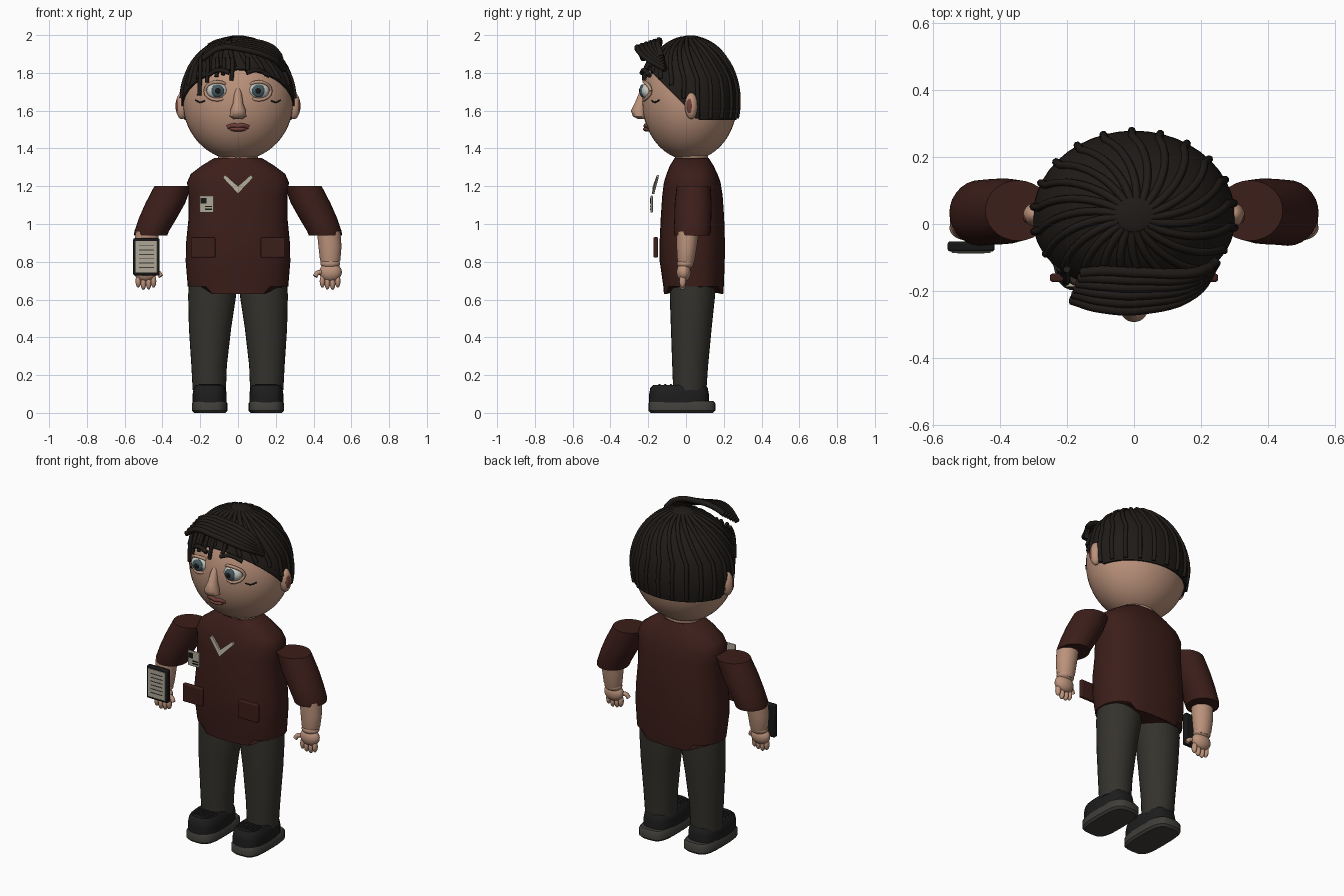
import bpy, bmesh, math
from mathutils import Vector

if "Cube" in bpy.data.objects:
    bpy.data.objects.remove(bpy.data.objects["Cube"])

def mat(name, *c):
    m = bpy.data.materials.new(name)
    m.diffuse_color = (*c, 1)
    m.use_nodes = True
    m.node_tree.nodes["Principled BSDF"].inputs["Base Color"].default_value = m.diffuse_color
    return m

SKIN = mat("skin", .50, .29, .20)
HAIR = mat("hair", .014, .011, .009)
TUNIC = mat("tunic", .045, .013, .010)
PANTS = mat("pants", .035, .032, .026)
SHOE = mat("shoe", .012, .012, .012)
SOLE = mat("sole", .05, .048, .042)
CREAM = mat("cream", .42, .39, .30)
WHITE = mat("eye_white", .6, .6, .56)
IRIS = mat("iris", .06, .10, .12)
BLACK = mat("black", .008, .008, .008)
LIP = mat("lip", .16, .05, .04)

def finish(name, bm, m, smooth=40, bevel=0):
    bmesh.ops.recalc_face_normals(bm, faces=bm.faces[:])
    me = bpy.data.meshes.new(name)
    bm.to_mesh(me)
    bm.free()
    me.materials.append(m)
    ob = bpy.data.objects.new(name, me)
    bpy.context.collection.objects.link(ob)
    bpy.ops.object.select_all(action='DESELECT')
    bpy.context.view_layer.objects.active = ob
    ob.select_set(True)
    bpy.ops.object.shade_smooth_by_angle(angle=math.radians(smooth))
    if bevel:
        b = ob.modifiers.new("bevel", 'BEVEL')
        b.width, b.segments = bevel, 3
    return ob

def ball_mesh(c, r, u=24, v=16):
    bm = bmesh.new()
    bmesh.ops.create_uvsphere(bm, u_segments=u, v_segments=v, radius=1)
    for w in bm.verts:
        w.co = Vector(c) + Vector((w.co.x * r[0], w.co.y * r[1], w.co.z * r[2]))
    return bm

def ball(name, c, r, m, u=24, v=16):
    return finish(name, ball_mesh(c, r, u, v), m)

def box(name, lo, hi, m, bevel=0):
    bm = bmesh.new()
    bmesh.ops.create_cube(bm, size=1)
    for w in bm.verts:
        w.co = [(a + b) / 2 + t * (b - a) for a, b, t in zip(lo, hi, w.co)]
    return finish(name, bm, m, 30, bevel)

def loft_mesh(rings, n=28, p=2.0):
    """Rings are (cx, cy, z, rx, ry); p above 2 squares the section."""
    bm, prev = bmesh.new(), None
    for i, (cx, cy, z, rx, ry) in enumerate(rings):
        ring = []
        for k in range(n):
            a = math.tau * k / n
            c, s = math.cos(a), math.sin(a)
            ring.append(bm.verts.new((cx + rx * math.copysign(abs(c) ** (2 / p), c),
                                      cy + ry * math.copysign(abs(s) ** (2 / p), s), z)))
        if prev:
            for k in range(n):
                bm.faces.new((prev[k], prev[(k + 1) % n], ring[(k + 1) % n], ring[k]))
        if i in (0, len(rings) - 1):
            bm.faces.new(ring)
        prev = ring
    return bm

def loft(name, rings, m, n=28, p=2.0, smooth=50):
    return finish(name, loft_mesh(rings, n, p), m, smooth)

def tubes(name, paths, r, m, kind='POLY'):
    cu = bpy.data.curves.new(name, 'CURVE')
    cu.dimensions, cu.bevel_depth, cu.bevel_resolution = '3D', r, 2
    cu.use_fill_caps, cu.resolution_u = True, 6
    for pts in paths:
        s = cu.splines.new(kind)
        if kind == 'BEZIER':
            s.bezier_points.add(len(pts) - 1)
            for q, co in zip(s.bezier_points, pts):
                q.co, q.handle_left_type, q.handle_right_type = co, 'AUTO', 'AUTO'
        else:
            s.points.add(len(pts) - 1)
            for q, co in zip(s.points, pts):
                q.co = (*co, 1)
    cu.materials.append(m)
    ob = bpy.data.objects.new(name, cu)
    bpy.context.collection.objects.link(ob)
    bpy.ops.object.select_all(action='DESELECT')
    bpy.context.view_layer.objects.active = ob
    ob.select_set(True)
    bpy.ops.object.convert(target='MESH')
    bpy.ops.object.shade_smooth_by_angle(angle=math.radians(60))

# Head, neck, nose and mouth
ball("head", (0, .02, 1.65), (.293, .252, .312), SKIN, 40, 28)
loft("neck", [(0, .03, 1.28, .11, .09), (0, .03, 1.42, .10, .085)], SKIN)
loft("nose", [(0, -.232, 1.555, .022, .02), (0, -.245, 1.57, .044, .036), (0, -.25, 1.60, .042, .042),
              (0, -.24, 1.635, .028, .034), (0, -.225, 1.69, .02, .025), (0, -.21, 1.72, .012, .015)], SKIN)
tubes("upper_lip", [[(-.055, -.197, 1.515), (-.02, -.212, 1.522), (0, -.213, 1.518),
                     (.02, -.212, 1.522), (.055, -.197, 1.515)]], .012, LIP, 'BEZIER')
ball("lower_lip", (0, -.205, 1.502), (.045, .022, .013), LIP)

# Ears, eyes, brows and cheek creases
for s in (-1, 1):
    ball("ear", (s * .297, .028, 1.625), (.033, .034, .07), SKIN)
    ball("inner_ear", (s * .318, .022, 1.625), (.013, .02, .042), LIP)
    ball("eye", (s * .11, -.202, 1.705), (.056, .038, .044), WHITE)
    ball("iris", (s * .108, -.230, 1.705), (.034, .016, .034), IRIS)
    ball("pupil", (s * .107, -.241, 1.705), (.017, .008, .017), BLACK)
    for name, up in (("upper_lid", 1), ("lower_lid", -1)):
        arc = [(s * .11 + .064 * math.cos(t), -.222 + .035 * abs(math.cos(t)) ** 2,
                1.705 + up * .048 * math.sin(t)) for t in [math.pi * i / 8 for i in range(9)]]
        tubes(name, [arc], .009, SKIN)
    tubes("brow", [[(s * .045, -.235, 1.80), (s * .10, -.222, 1.815), (s * .165, -.192, 1.785)]], .012, HAIR, 'BEZIER')
    tubes("cheek_crease", [[(s * .175, -.181, 1.652), (s * .20, -.165, 1.645), (s * .225, -.142, 1.655)]],
          .004, BLACK, 'BEZIER')

# Hair cap trimmed to the hairline
HC, HR = Vector((0, .02, 1.65)), (.302, .258, .336)
bm = ball_mesh(HC, HR, 44, 30)
for co, no in (((0, 0, 1.55), (0, 0, 1)), ((0, .07, 1.55), (0, 1, 1))):
    g = bm.verts[:] + bm.edges[:] + bm.faces[:]
    cut = bmesh.ops.bisect_plane(bm, geom=g, plane_co=co, plane_no=no, clear_inner=True)
    bmesh.ops.holes_fill(bm, edges=[e for e in bm.edges if e.is_boundary])
finish("hair_cap", bm, HAIR)
ball("hair_crown", (0, .025, 1.977), (.07, .06, .022), HAIR)

# Swirling strands from crown to hairline
strands = []
for k in range(22):
    pts = []
    for i in range(17):
        phi = .16 + i * .105
        a = math.tau * k / 22 + .45 * min(1, i / 10)
        q = HC + Vector((HR[0] * math.sin(phi) * math.cos(a),
                         HR[1] * math.sin(phi) * math.sin(a), HR[2] * math.cos(phi)))
        if q.z < 1.55 or q.y + q.z < 1.62:
            break
        pts.append(q)
    strands.append(pts)
tubes("hair_strands", strands, .012, HAIR)

# Swept fringe and loose forehead strands
tubes("fringe", [[(.245 - .004 * i, -.11 - .004 * i, 1.82 + .013 * i),
                  (.18, -.205 + .012 * i, 1.875 + .012 * i),
                  (.02, -.255 + .022 * i, 1.925 + .009 * i),
                  (-.10, -.25 + .022 * i, 1.93 + .007 * i),
                  (-.185 + .006 * i, -.225 + .016 * i, 1.875 + .013 * i)] for i in range(6)], .016, HAIR, 'BEZIER')
tubes("forehead_strands", [[(x, y + .03, 1.88), (x, y, 1.82), (x - .005, y - .008, z)] for x, y, z in
      ((-.03, -.215, 1.76), (-.075, -.21, 1.79), (-.11, -.205, 1.78), (-.16, -.19, 1.75), (-.2, -.165, 1.68), (.05, -.215, 1.81))],
      .011, HAIR, 'BEZIER')

# Tunic with side vents in the hem
bm = loft_mesh([(0, .04, .63, .262, .157), (0, .04, .67, .266, .16), (0, .033, .80, .277, .172),
                (0, .033, .90, .275, .173), (0, .034, 1.03, .262, .168), (0, .034, 1.15, .262, .16),
                (0, .033, 1.22, .27, .15), (0, .032, 1.265, .25, .135), (0, .03, 1.31, .19, .115),
                (0, .03, 1.35, .125, .09)], 40, 2.4)
for v in bm.verts:
    if v.co.z < .64 and abs(v.co.x) > .16:
        v.co.z = .668
finish("tunic", bm, TUNIC, 50)

# Collar V, badge and pockets standing off the chest
for s in (-1, 1):
    bm = bmesh.new()
    prof = [(0, -.168, 1.16), (s * .08, -.145, 1.245), (s * .068, -.142, 1.26), (0, -.164, 1.20)]
    f = bm.faces.new([bm.verts.new(q) for q in prof])
    r = bmesh.ops.extrude_face_region(bm, geom=[f])
    for v in r["geom"]:
        if isinstance(v, bmesh.types.BMVert):
            v.co.y -= .012
    finish("collar_v", bm, CREAM, 30)
    x0, x1 = sorted((s * .12, s * .25))
    box("pocket", (x0, -.172, .822), (x1, -.148, .93), TUNIC, .006)
box("badge", (-.205, -.188, 1.06), (-.128, -.176, 1.15), CREAM, .004)
box("badge_photo", (-.198, -.191, 1.108), (-.168, -.187, 1.138), BLACK)
for z in (1.075, 1.09):
    box("badge_line", (-.175, -.191, z), (-.137, -.187, z + .006), BLACK)

for s in (-1, 1):
    # Sleeve, forearm and hand
    loft("sleeve", [(s * .462, .033, .94, .088, .094), (s * .458, .033, .96, .091, .098),
                    (s * .425, .036, 1.03, .10, .098), (s * .385, .038, 1.11, .105, .098),
                    (s * .345, .04, 1.20, .098, .09)], TUNIC)
    loft("forearm", [(s * .488, -.002, .775, .042, .038), (s * .488, 0, .81, .054, .046),
                     (s * .487, .004, .88, .061, .054), (s * .48, .008, .96, .062, .06)], SKIN)
    ball("wrist", (s * .488, -.004, .79), (.052, .044, .03), SKIN)
    ball("palm", (s * .49, -.012, .745), (.06, .038, .05), SKIN)
    for i, (x, z) in enumerate(((.447, .685), (.473, .675), (.501, .673), (.528, .685))):
        ball("finger", (s * x, -.018, z + .012), (.0145, .018, .034), SKIN, 12, 8)
    tubes("thumb", [[(s * .45, -.02, .745), (s * .42, -.03, .74), (s * .408, -.035, .722)]], .013, SKIN, 'BEZIER')
    # Trouser leg and shoe
    loft("trouser_leg", [(s * .152, .02, .12, .088, .088), (s * .153, .022, .25, .094, .095),
                         (s * .148, .028, .45, .112, .108), (s * .137, .034, .62, .127, .12),
                         (s * .134, .034, .72, .125, .12)], PANTS)
    for name, m, p, rings in (
            ("sole", SOLE, 3.5, [(-.022, 0, .082, .165), (-.022, .012, .094, .177), (-.022, .05, .094, .177), (-.022, .062, .085, .168)]),
            ("shoe", SHOE, 3, [(-.037, .05, .09, .158), (-.037, .10, .09, .158), (-.037, .132, .085, .152), (-.035, .147, .074, .138)])):
        loft(name, [(s * .15, cy, z, rx, ry) for cy, z, rx, ry in rings], m, 28, p, 40)
    tubes("laces", [[(s * .15 - .06, y, .148), (s * .15 + .06, y, .148)] for y in (-.14, -.11, -.08)], .006, BLACK)

# Handheld tablet
box("tablet", (-.555, -.082, .728), (-.415, -.052, .925), BLACK, .008)
box("tablet_screen", (-.543, -.086, .742), (-.427, -.08, .911), CREAM, .002)
for i in range(6):
    box("screen_line", (-.525, -.088, .768 + i * .023), (-.445, -.084, .772 + i * .023), SOLE)
